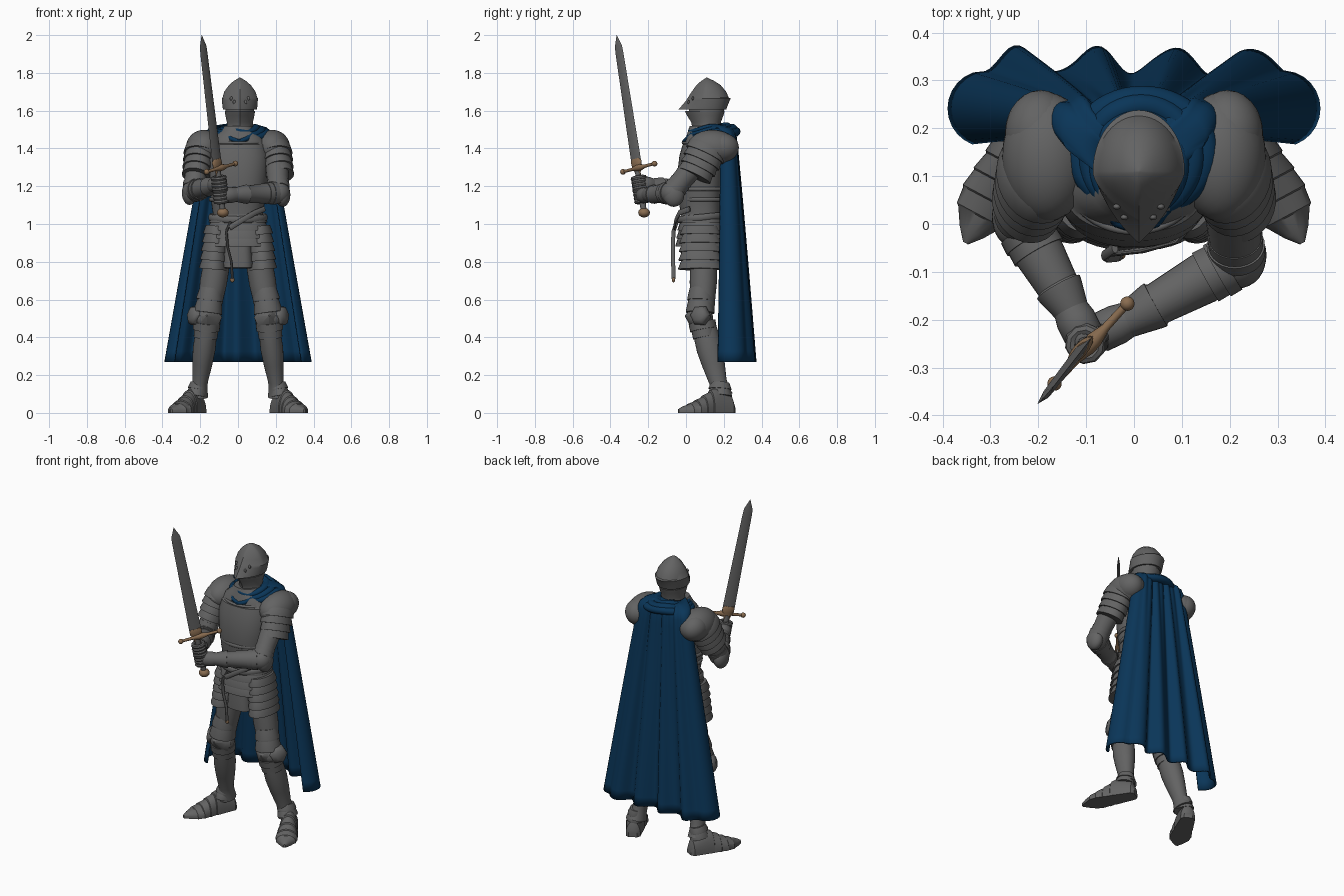
import bpy, bmesh, math
from mathutils import Vector as V

if "Cube" in bpy.data.objects:
    bpy.data.objects.remove(bpy.data.objects["Cube"])

def material(name, r, g, b):
    m = bpy.data.materials.new(name)
    m.diffuse_color = (r, g, b, 1)
    m.use_nodes = True
    m.node_tree.nodes["Principled BSDF"].inputs["Base Color"].default_value = m.diffuse_color
    return m

STEEL = material("steel grey", .125, .125, .125)
BLUE = material("cloth blue", .003, .036, .098)
BRASS = material("brass tan", .25, .15, .08)
TAU = 2 * math.pi

def skin(name, rings, mat, closed=False, wrap=True, caps=True):
    """Join equal-length point rings into one surface."""
    bm = bmesh.new()
    vs = [[bm.verts.new(p) for p in r] for r in rings]
    n, m = len(rings[0]), len(rings)
    for i in range(m if closed else m - 1):
        a, b = vs[i], vs[(i + 1) % m]
        for j in range(n if wrap else n - 1):
            k = (j + 1) % n
            bm.faces.new((a[j], a[k], b[k], b[j]))
    if caps and not closed and wrap:
        bm.faces.new(vs[0])
        bm.faces.new(vs[-1])
    bmesh.ops.recalc_face_normals(bm, faces=bm.faces)
    me = bpy.data.meshes.new(name)
    bm.to_mesh(me)
    bm.free()
    me.materials.append(mat)
    ob = bpy.data.objects.new(name, me)
    bpy.context.collection.objects.link(ob)
    return ob

def frame(d, up):
    u = d.cross(V(up)).normalized()
    return u, u.cross(d).normalized()

def limb(name, a, b, prof, mat=STEEL, sy=1, n=28, up=(0, 1, .1)):
    """Revolve (t, radius) profile around the axis a-b."""
    a, b = V(a), V(b)
    u, w = frame((b - a).normalized(), up)
    return skin(name, [[a + (b - a) * t + r * (u * math.cos(TAU * i / n) + w * sy * math.sin(TAU * i / n))
                        for i in range(n)] for t, r in prof], mat)

def lames(t0, t1, r0, r1, k, lip=.008):
    """Stepped profile of overlapping plates."""
    out = []
    for i in range(k):
        ta, tb = (t0 + (t1 - t0) * (i + j) / k for j in (0, 1))
        ra, rb = (r0 + (r1 - r0) * (i + j) / k for j in (0, 1))
        out += [(ta, ra), (tb - .15 * (tb - ta), rb + lip), (tb, rb + lip)]
    return out + [(t1, r1 * .9)]

def sweep(name, pts, rad, mat=STEEL, closed=False, n=10, sy=1, up=(0, 0, 1)):
    pts = [V(p) for p in pts]
    m, rings = len(pts), []
    for i, p in enumerate(pts):
        q0 = pts[i - 1] if closed or i else p
        q1 = pts[(i + 1) % m] if closed or i < m - 1 else p
        u, w = frame((q1 - q0).normalized(), up)
        rings.append([p + rad * (u * math.cos(TAU * j / n) + w * sy * math.sin(TAU * j / n)) for j in range(n)])
    return skin(name, rings, mat, closed)

def loop(name, c, rx, ry, rad, mat, tilt=0, sy=1, n=48, wob=0):
    return sweep(name, [(c[0] + rx * math.cos(TAU * i / n), c[1] + ry * math.sin(TAU * i / n),
                 c[2] + tilt * math.sin(TAU * i / n) + wob * math.cos(3 * TAU * i / n)) for i in range(n)],
                 rad, mat, True, 12, sy)

def ball(name, c, size, mat=STEEL, rot=(0, 0, 0)):
    bpy.ops.mesh.primitive_uv_sphere_add(segments=28, ring_count=16, location=c, rotation=rot)
    ob = bpy.context.object
    ob.name, ob.scale = name, size
    ob.data.materials.append(mat)
    return ob

def body(name, secs, c=(0, .09), k=0, n=48, mat=STEEL, p=1):
    """Horizontal rings (z, rx, back, front); k sharpens the front, p<1 squares it."""
    rings = []
    for z, rx, rb, rf in secs:
        ring = []
        for i in range(n):
            co, si = math.cos(TAU * i / n), math.sin(TAU * i / n)
            co, si = (math.copysign(abs(v) ** p, v) for v in (co, si))
            y = si * rb if si > 0 else -rf * ((1 - k) * -si + k * (1 - abs(co)))
            ring.append((c[0] + rx * co, c[1] + y, z))
        rings.append(ring)
    return skin(name, rings, mat)

# helmet: skull with beaked visor, chin guard, recessed slit and breaths
H = (.01, .11)
body("helmet_visor_skull", [(1.608, .08, .095, .12), (1.606, .089, .103, .15), (1.62, .092, .108, .138),
     (1.655, .095, .122, .108), (1.665, .096, .128, .103), (1.669, .092, .116, .1), (1.70, .083, .103, .08),
     (1.735, .058, .074, .055), (1.757, .033, .04, .03), (1.775, .003, .003, .003)], H, .5)
body("helmet_chin_guard", [(1.47, .085, .08, .085), (1.50, .07, .07, .075), (1.54, .069, .075, .083),
     (1.575, .077, .088, .105), (1.597, .08, .095, .115), (1.598, .06, .08, .09)], H, .35)
body("helmet_slit_back", [(1.59, .076, .09, .095), (1.61, .076, .09, .095)], H, .4)
for x, z, y in ((-.036, 1.665, .036), (.056, 1.665, .036), (-.02, 1.645, .014), (.04, 1.645, .014)):
    ball("visor_stud", (x, y, z), (.008, .006, .011))

# torso
body("breastplate", [(1.0, .135, .1, .115), (1.05, .132, .1, .115), (1.12, .142, .1, .13), (1.25, .16, .11, .138),
     (1.36, .165, .115, .125), (1.42, .15, .11, .108), (1.425, .143, .1, .1), (1.46, .13, .09, .09),
     (1.49, .09, .07, .08), (1.52, .07, .06, .07)], p=.85)
loop("breastplate_rim", (0, .085, 1.43), .13, .1, .008, STEEL)
for z, r in ((1.13, .147), (1.185, .155)):
    loop("waist_band", (0, .09, z), r, r - .022, .008, STEEL, sy=1.4)

# skirt plates and tassets
secs = [(1.05 - .17 * t, r, r * .72, r * .83) for t, r in lames(0, 1, .14, .168, 4)]
body("skirt_lames", secs, p=.85)
body("skirt_centre_panel", [(.98, .07, .06, .1), (.9, .075, .06, .115), (.77, .085, .05, .118), (.765, .07, .05, .1)], p=.6)
loop("belt", (0, .085, 1.035), .148, .125, .009, STEEL, .012, 2)
sweep("belt_cross_strap", [(.14, .02, 1.08), (.09, -.035, 1.06), (.02, -.055, 1.02), (-.045, -.062, .98)], .006, sy=2.5)
sweep("belt_tail", [(-.04, -.05, 1.01), (-.062, -.066, .96), (-.055, -.07, .88), (-.035, -.068, .8), (-.03, -.066, .71)],
      .007, sy=1.6, up=(0, 1, 0))
ball("belt_tip", (-.03, -.066, .705), (.012, .009, .014), BRASS)

# legs
for s in (-1, 1):
    limb("tasset", (s * .112, .075, .99), (s * .132, .075, .76), lames(0, 1, .058, .066, 5, .009), sy=1.55)
    limb("thigh_plate", (s * .105, .095, .84), (s * .155, .088, .54),
         [(0, .07), (.5, .072), (.75, .066), (1, .062)])
    limb("thigh_lames", (s * .142, .08, .66), (s * .16, .075, .53), lames(0, 1, .06, .07, 2, .006))
    # knee with a forward ridge and an outer wing
    ball("knee_cap", (s * .163, .078, .5), (.074, .066, .06))
    limb("knee_point", (s * .16, .06, .505), (s * .165, -.005, .515), [(0, .075), (.4, .056), (1, .004)], n=8, up=(0, 0, 1))
    limb("knee_wing", (s * .2, .09, .51), (s * .256, .06, .52), [(0, .05), (.45, .058), (.8, .05), (1, .03)], n=6, up=(0, 0, 1))
    limb("knee_lower_lames", (s * .165, .085, .48), (s * .172, .1, .40), lames(0, 1, .072, .056, 2, .007))
    limb("shin_guard", (s * .163, .092, .47), (s * .21, .188, .09),
         [(0, .055), (.15, .058), (.35, .06), (.55, .053), (.8, .041), (.9, .044), (1, .052)], sy=1.15)
    # armoured shoe: D-shaped sections from heel to toe
    heel, toe = V((s * .197, .25, 0)), V((s * .352, -.04, 0))
    d = toe - heel
    side = V((-d.y, d.x, 0)).normalized()
    shoe = []
    for t, w, h in ((0, .025, .05), (.05, .042, .09), (.3, .05, .135), (.42, .055, .12), (.43, .051, .11), (.55, .06, .092),
                    (.56, .057, .084), (.68, .063, .068), (.69, .06, .062), (.8, .056, .05), (.81, .051, .045),
                    (.92, .028, .034), (1, .006, .02)):
        ring = []
        for i in range(17):
            a = math.pi * i / 16
            ring.append(heel + d * t + side * w * math.cos(a) + V((0, 0, .012 + (h - .012) * math.sin(a))))
        shoe.append([heel + d * t + side * w] + ring + [heel + d * t - side * w])
    skin("shoe", shoe, STEEL)
    limb("ankle_lames", (s * .21, .182, .16), (s * .222, .178, .09), lames(0, 1, .04, .05, 2, .005), sy=1.2)

# sword frame
pommel, tip = V((-.08, -.222, 1.06)), V((-.192, -.367, 2.0))
ax = (tip - pommel).normalized()
gdir = V((.155, .17, .045))
gdir = (gdir - ax * gdir.dot(ax)).normalized()
flat = ax.cross(gdir)
at = lambda z: pommel + ax * ((z - 1.06) / ax.z)

# arms
arms = ((-1, V((-.235, .005, 1.175)), V((-.128, -.185, 1.205)), 1.215),
        (1, V((.215, -.075, 1.165)), V((-.02, -.205, 1.155)), 1.15))
for s, el, wr, hz in arms:
    sh = V((s * .2, .13, 1.42))
    limb("upper_arm", sh, el, [(0, .06), (.5, .06), (1, .052)])
    # shoulder: dome, back plate and overlapping lames
    limb("pauldron_lames", V((s * .188, .135, 1.44)), sh.lerp(V((s * .235, .0, 1.17)), .66),
         [(0, .05), (.1, .07)] + lames(.2, 1, .082, .066, 4, .009), sy=1.25)
    ball("pauldron", (s * .182, .14, 1.405), (.094, .135, .093), rot=(0, s * .45, 0))
    ball("pauldron_back_plate", (s * .195, .19, 1.405), (.074, .09, .078), rot=(0, s * .4, 0))
    ball("elbow_cap", el, (.06, .06, .06))
    ball("elbow_wing", el + V((s * .022, .01, -.01)), (.04, .056, .064))
    for t in (-.2, .2):
        f = (wr - el).normalized() if t > 0 else (sh - el).normalized()
        limb("elbow_lame", el + f * .02, el + f * .075, lames(0, 1, .06, .054, 2, .004))
    limb("forearm", el, wr, [(0, .05), (.3, .054), (.7, .045), (.72, .048), (.76, .048), (.78, .04), (1, .036)], up=(0, 0, 1))
    limb("gauntlet_cuff", el.lerp(wr, .72), wr, [(0, .044), (0, .051), (.12, .05), (1, .036)], up=(0, 0, 1))
    g = at(hz)
    limb("hand_back", wr.lerp(el, .1), g, [(0, .034), (.4, .042), (.8, .042), (1, .028)], up=(0, 0, 1))
    for i in range(4):
        c = g + ax * (i - 1.5) * .019
        sweep("finger", [c + .031 * (gdir * math.cos(TAU * j / 10) + flat * math.sin(TAU * j / 10))
                         for j in range(10)], .0125, closed=True, n=8, up=ax)
    ball("thumb", g + ax * .025 + (wr - g) * .25, (.024, .028, .018))

# sword parts
blade = []
for z, w in ((1.31, .036), (1.6, .032), (1.9, .028), (1.94, .026), (2.0, .001)):
    c = at(z)
    blade.append([c + gdir * w, c + flat * .3 * w, c - gdir * w, c - flat * .3 * w])
skin("blade", blade, STEEL)
limb("grip", at(1.06), at(1.29), [(0, .015), (.5, .018), (1, .014)])
limb("guard_collar", at(1.26), at(1.345), [(0, .016), (.25, .022), (.6, .034), (.85, .036), (1, .026)], BRASS, sy=.4, up=flat)
gc = V((-.09, -.25, 1.298))
limb("cross_guard", gc - gdir * .115, gc + gdir * .115,
     [(0, .008), (.3, .009), (.45, .017), (.55, .017), (.7, .009), (1, .008)], BRASS, n=12)
for s in (-1, 1):
    ball("guard_end", gc + gdir * .115 * s, (.015, .015, .015), BRASS)
ball("pommel", pommel, (.031, .031, .025), BRASS)

# cape: waved back with curled side edges, gathered at the neck
rows = []
for i in range(22):
    z = 1.46 - 1.19 * i / 21
    k = i / 21
    hw = .385 - .178 * (z - .27)
    r, amp, yb = .035 + .04 * k, .005 + .022 * k, .255 + .083 * k ** .9
    fl, sc = hw - r, hw / .385
    row = []
    for j in range(73):
        x = fl * (j / 36 - 1)
        row.append(V((x, yb - amp * math.cos(TAU * x / sc / .163) + .004 * math.sin(x / sc * 70), z)))
    for sg in (1, -1):
        arc = [V((sg * (fl + r * math.sin(a)), yb - .8 * amp - r + r * math.cos(a), z))
               for a in (math.radians(20 + 14 * q) for q in range(11))]
        row = row + arc if sg > 0 else arc[::-1] + row
    rows.append(row)
top = rows[0]
for f, dy, z in ((.95, -.008, 1.49), (.85, -.03, 1.508), (.65, -.055, 1.518), (.4, -.085, 1.525)):
    rows.insert(0, [V((p.x * f, p.y + dy, z)) for p in top])
cape = skin("cape", rows, BLUE, wrap=False)
mod = cape.modifiers.new("cloth thickness", "SOLIDIFY")
mod.thickness, mod.offset = .01, 0

# cowl: soft rolls around the neck, drooping at front
for c, rx, ry, rad, tilt in (((.01, .125, 1.505), .085, .095, .02, .012), ((.015, .14, 1.49), .108, .108, .024, .016),
                             ((.018, .15, 1.475), .132, .112, .027, .014)):
    loop("cowl_roll", c, rx, ry, rad, BLUE, tilt, .85, wob=.006)
sweep("cowl_front_drop", [(-.06, .035, 1.475), (-.035, .005, 1.45), (.005, -.008, 1.436), (.045, .005, 1.45), (.07, .035, 1.475)],
      .013, BLUE)

bpy.ops.object.select_all(action='SELECT')
bpy.context.view_layer.objects.active = cape
bpy.ops.object.shade_smooth_by_angle(angle=math.radians(38))
